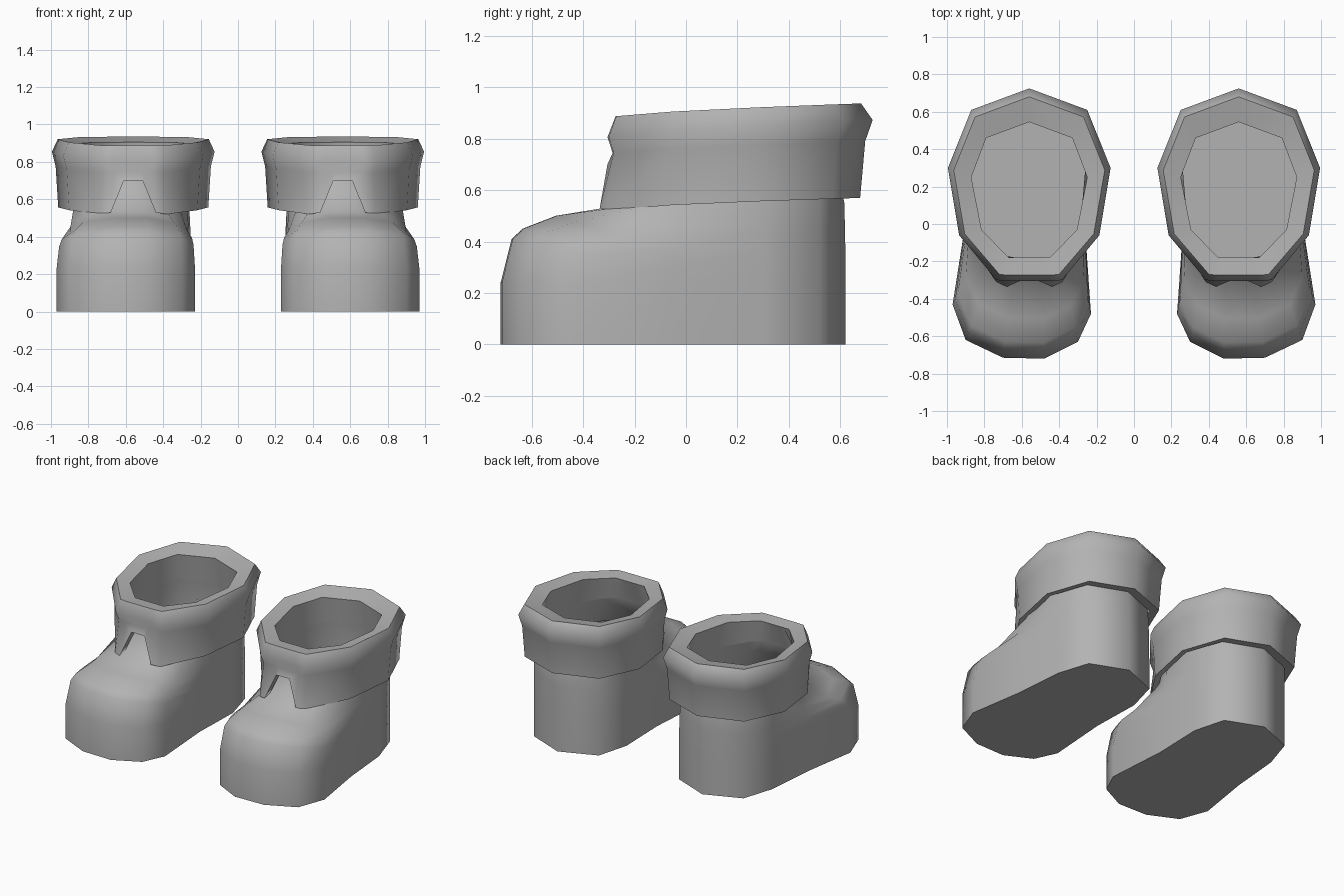
import bpy, bmesh, math

if "Cube" in bpy.data.objects:
    bpy.data.objects.remove(bpy.data.objects["Cube"])

grey = bpy.data.materials.new("grey_leather")
grey.diffuse_color = (0.45, 0.45, 0.45, 1)
grey.use_nodes = True
grey.node_tree.nodes["Principled BSDF"].inputs["Base Color"].default_value = grey.diffuse_color


def lerp(a, b, f):
    return a + (b - a) * f


def loft(name, rings, side, cap=False):
    """Skin a stack of equal rings; side = -1 mirrors the part in x."""
    bm = bmesh.new()
    vs = [[bm.verts.new((x * side, y, z)) for x, y, z in r] for r in rings]
    n = len(rings[0])
    for a, b in zip(vs, vs[1:]):
        for i in range(n):
            j = (i + 1) % n
            bm.faces.new((a[i], a[j], b[j], b[i]))
    if cap:
        bm.faces.new(vs[0][::-1])
    if side < 0:
        bmesh.ops.reverse_faces(bm, faces=bm.faces[:])
    me = bpy.data.meshes.new(name)
    bm.to_mesh(me)
    bm.free()
    me.materials.append(grey)
    ob = bpy.data.objects.new(name, me)
    bpy.context.collection.objects.link(ob)
    bpy.ops.object.select_all(action='DESELECT')
    ob.select_set(True)
    bpy.context.view_layer.objects.active = ob
    bpy.ops.object.shade_smooth_by_angle(angle=math.radians(60))


CX = 0.56  # centre of the leg opening


def full(half):
    """Complete a half outline (back point first) to a closed ring."""
    return [(CX + x, y) for x, y in half] + [(CX - x, y) for x, y in half[:0:-1]]


# Outlines, anticlockwise from the heel
sole = [(.56, .62), (.31, .52), (.25, .30), (.26, -.05), (.23, -.48), (.30, -.63),
        (.48, -.72), (.70, -.715), (.90, -.62), (.97, -.43), (.91, -.05), (.88, .30), (.81, .52)]
ankle = [(.56, .615), (.32, .52), (.26, .30), (.27, 0), (.31, -.14), (.38, -.24),
         (.49, -.29), (.64, -.29), (.76, -.24), (.83, -.14), (.88, 0), (.88, .30), (.81, .52)]
rim_in = full([(0, .545), (-.23, .46), (-.31, .25), (-.255, -.03),
               (-.11, -.18), (-.07, -.18), (-.03, -.18)])
rim_out = full([(0, .725), (-.31, .61), (-.435, .30), (-.375, -.06),
                (-.175, -.30), (-.11, -.305), (-.045, -.305)])


def blend(a, b, f):
    return [(lerp(p[0], q[0], f), lerp(p[1], q[1], f)) for p, q in zip(a, b)]


# Shoe: blend from sole to ankle (blend, toe height, heel height, shoulder drop)
shoe = []
for f, zt, zh, drop in [(0, 0, 0, 0), (0, .24, .20, 0), (.1, .41, .30, .03),
                        (.2, .45, .37, .04), (.5, .50, .45, .06), (1, .535, .55, 0)]:
    ring = []
    for i, (x, y) in enumerate(blend(sole, ankle, f)):
        w = min(1, max(0, -sole[i][1] / .6))
        d = {4: 1, 9: 1, 5: .4, 8: .4}.get(i, 0) * drop
        ring.append((x, y, lerp(zh, zt, w) - d))
    shoe.append(ring)
# Leg shaft inside the cuff
shoe.append([(x, y, .72) for x, y in blend(ankle, rim_in, .5)])


def cuff_ring(f, zf, zb):
    """Ring between inner and outer rim, sloping from front to back height."""
    return [(x, y, lerp(zf, zb, min(1, max(0, y + .3)) ** .6))
            for x, y in blend(rim_in, rim_out, f)]


# Cuff: hem with a notch at the front, outer wall, rolled rim, inner wall
hem = cuff_ring(.73, .52, .57)
tuck = cuff_ring(.35, .54, .58)
for i, s in ((4, -1), (5, -1), (6, -1), (7, 1), (8, 1), (9, 1)):
    k = min(i, 13 - i)
    dx, y, z = {4: (.175, -.31, .52), 5: (.12, -.335, .53), 6: (.05, -.305, .70)}[k]
    hem[i] = (CX + s * dx, y, z)
    tuck[i] = (CX + s * dx, y + .06, z + .01)
cuff = [tuck, hem, cuff_ring(.84, .74, .79), cuff_ring(1, .805, .872),
        cuff_ring(.75, .88, .937), cuff_ring(0, .865, .91),
        [(x, y, .72) for x, y in blend(ankle, rim_in, .5)]]

for label, side in (("left", 1), ("right", -1)):
    loft(label + "_shoe", shoe, side, cap=True)
    loft(label + "_cuff", cuff, side)
